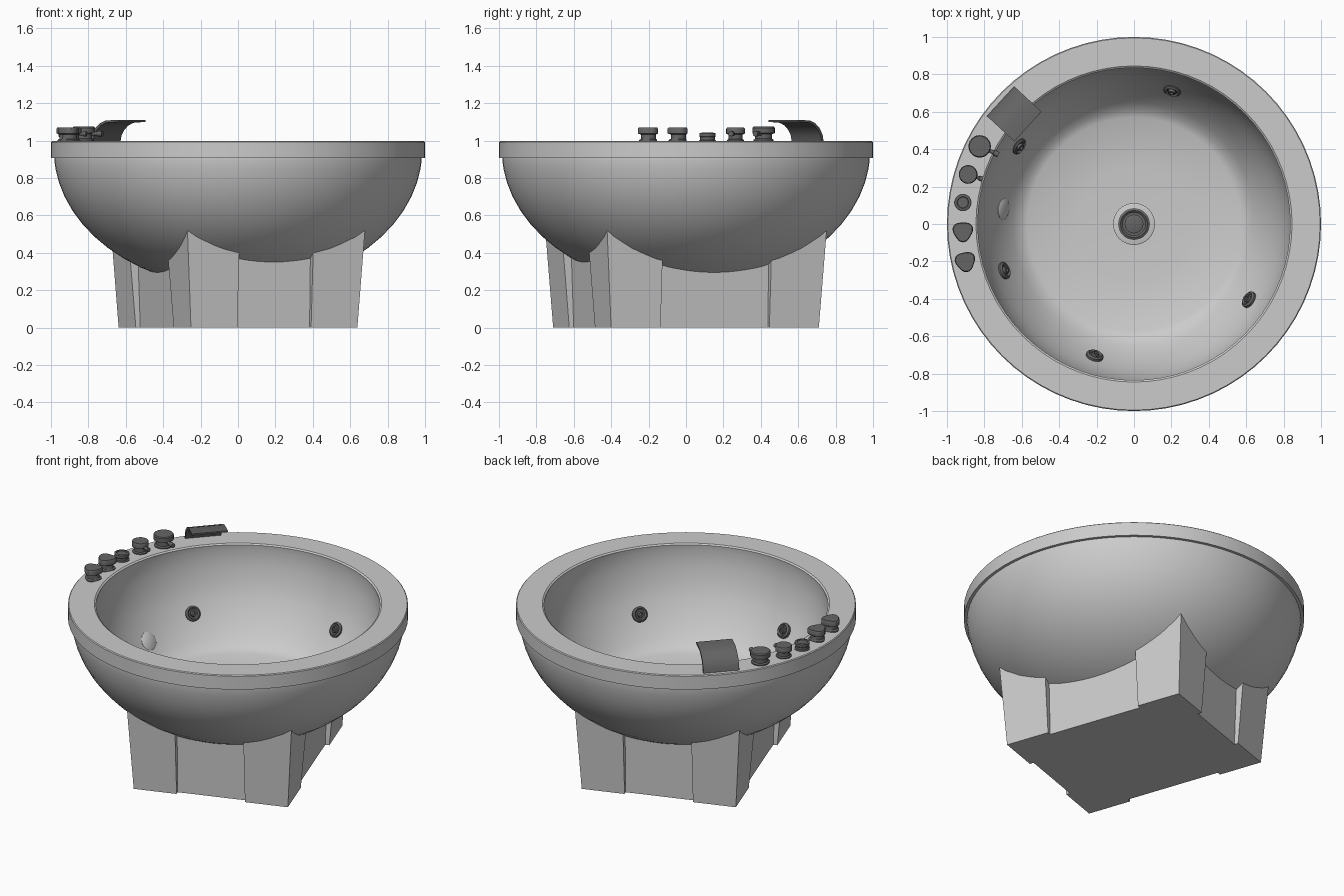
import bpy, bmesh, math
from mathutils import Vector, Matrix

if "Cube" in bpy.data.objects:
    bpy.data.objects.remove(bpy.data.objects["Cube"])

dark = bpy.data.materials.new("dark_trim")
dark.diffuse_color = (0.13, 0.13, 0.13, 1)
dark.use_nodes = True
dark.node_tree.nodes["Principled BSDF"].inputs["Base Color"].default_value = dark.diffuse_color


def finish(name, bm, mat=None, angle=35):
    bmesh.ops.recalc_face_normals(bm, faces=bm.faces)
    me = bpy.data.meshes.new(name)
    bm.to_mesh(me)
    bm.free()
    ob = bpy.data.objects.new(name, me)
    bpy.context.collection.objects.link(ob)
    if mat:
        me.materials.append(mat)
    if angle:
        bpy.ops.object.select_all(action='DESELECT')
        ob.select_set(True)
        bpy.context.view_layer.objects.active = ob
        bpy.ops.object.shade_smooth_by_angle(angle=math.radians(angle))
    return ob


def revolve(name, profile, segs, matrix=Matrix(), mat=None, lobes=0.0):
    """Lathe (radius, z) points around z; lobes gives a three-sided grip."""
    bm = bmesh.new()
    rings = []
    for r, z in profile:
        if r == 0:
            rings.append([bm.verts.new((0, 0, z))] * segs)
            continue
        ring = []
        for i in range(segs):
            a = math.tau * i / segs
            k = r * (1 + lobes * math.cos(3 * a)) if r > 0.045 else r
            ring.append(bm.verts.new((k * math.cos(a), k * math.sin(a), z)))
        rings.append(ring)
    for p, q in zip(rings, rings[1:]):
        for i in range(segs):
            j = (i + 1) % segs
            vs = list(dict.fromkeys((p[i], p[j], q[j], q[i])))
            bm.faces.new(vs)
    bm.transform(matrix)
    return finish(name, bm, mat)


def prism(name, bottom, top, matrix=Matrix(), mat=None):
    bm = bmesh.new()
    b = [bm.verts.new(v) for v in bottom]
    t = [bm.verts.new(v) for v in top]
    n = len(b)
    bm.faces.new(b)
    bm.faces.new(t)
    for i in range(n):
        bm.faces.new((b[i], b[(i + 1) % n], t[(i + 1) % n], t[i]))
    bm.transform(matrix)
    return finish(name, bm, mat, 0)


def bowl_z(r):
    """Height of the outer bowl at radius r."""
    return 0.95 - 0.74 * math.sqrt(max(0, 1 - (r / 0.985) ** 2))


# Tub shell: outer bowl, rim band, inner basin
profile = [(0, bowl_z(0))]
for i in range(1, 15):
    r = 0.982 * math.sin(math.radians(90 * i / 14.0))
    if bowl_z(r) < 0.89:
        profile.append((r, bowl_z(r)))
profile += [(0.982, 0.895), (0.982, 0.906), (1.0, 0.906), (1.0, 0.992), (0.995, 0.997),
            (0.845, 0.997), (0.835, 0.99), (0.84, 0.95), (0.832, 0.86), (0.81, 0.755),
            (0.78, 0.675), (0.745, 0.605), (0.70, 0.53), (0.65, 0.466), (0.61, 0.428),
            (0.57, 0.41), (0.3, 0.397), (0, 0.39)]
revolve("tub_shell", profile, 72)

# Base: rotated core with four flared corner posts
turn = Matrix.Rotation(math.radians(19.2), 4, 'Z')
HX, HY, PX, PY = 0.471, 0.588, 0.262, 0.28
quad = [(-1, -1), (1, -1), (1, 1), (-1, 1)]
prism("base_core", [(sx * (HX - .025), sy * (HY - .025), 0) for sx, sy in quad],
      [(sx * (HX - .012), sy * (HY - .012), 0.375) for sx, sy in quad], turn)
for n, (sx, sy) in enumerate(quad):
    bot, top = [], []
    for ix, iy in ((0, 0), (1, 0), (1, 1), (0, 1)):
        x, y = HX - ix * PX, HY - iy * PY
        bot.append((sx * x, sy * y, 0))
        x, y = x + 0.032 * (1 - ix), y + 0.034 * (1 - iy)
        top.append((sx * x, sy * y, bowl_z(math.hypot(x, y)) + 0.01))
    prism(f"base_post_{n + 1}", bot, top, turn)

# Drain in the basin floor
revolve("drain_flange", [(0, .385), (.112, .385), (.112, .402), (.1, .406), (0, .406)], 32)
revolve("drain_cap", [(0, .39), (.085, .39), (.085, .412), (.072, .42), (.062, .412),
                      (.05, .412), (.05, .428), (.04, .432), (0, .432)], 32, mat=dark)


def on_wall(x, y, z):
    """Matrix that points local z away from the basin wall."""
    d = Vector((x, y, 0)).normalized()
    n = Vector((-0.85 * d.x, -0.85 * d.y, 0.53))
    return Matrix.Translation((x, y, z)) @ n.to_track_quat('Z', 'Y').to_matrix().to_4x4()


# Water jets and the basin lamp
jets = [(0.205, 0.715), (0.615, -0.405), (-0.21, -0.705), (-0.695, -0.25), (-0.617, 0.417)]
jet_profile = [(0, -.015), (.046, -.015), (.046, .008), (.036, .016), (.028, .006),
               (.02, .006), (.018, .02), (.01, .022), (.008, .01), (0, .01)]
for n, (x, y) in enumerate(jets):
    revolve(f"water_jet_{n + 1}", jet_profile, 20, on_wall(x, y, 0.608), mat=dark)
revolve("basin_lamp", [(0, -.015), (.056, -.015), (.056, .006), (.048, .011), (0, .013)],
        28, on_wall(-0.7, 0.08, 0.535))

# Rim controls: two lever taps, a button, two three-sided knobs
def control(name, x, y, r, h, lobes=0.0, cap=True):
    p = [(0, 0), (r * .9, 0), (r * .9, h * .12), (r * .76, h * .2), (r * .76, h * .5)]
    p += [(r, h * .58), (r, h * .92), (r * .92, h), (0, h)] if cap else \
         [(r * .85, h * .6), (r * .85, h * .95), (r * .6, h), (r * .55, h * .9), (0, h * .9)]
    m = Matrix.Translation((x, y, 0.994)) @ Matrix.Rotation(math.atan2(-y, -x) + .5, 4, 'Z')
    revolve(name, p, 24, m, dark, lobes)


def lever(name, a, b, r):
    d = Vector(b) - Vector(a)
    m = Matrix.Translation(a) @ d.to_track_quat('Z', 'Y').to_matrix().to_4x4()
    L = d.length
    revolve(name, [(0, 0), (r * .7, 0), (r * .7, L * .7), (r, L * .72), (r, L), (0, L)],
            12, m, dark)


control("tap_large", -0.825, 0.415, 0.06, 0.08)
lever("tap_large_lever", (-0.81, 0.41, 1.037), (-0.725, 0.37, 1.037), 0.015)
control("tap_small", -0.887, 0.265, 0.05, 0.075)
lever("tap_small_lever", (-0.87, 0.26, 1.037), (-0.81, 0.24, 1.037), 0.014)
control("rim_button", -0.915, 0.115, 0.052, 0.048, cap=False)
control("knob_1", -0.915, -0.04, 0.053, 0.076, 0.1)
control("knob_2", -0.902, -0.2, 0.053, 0.076, 0.1)

# Curved headrest bent over the rim
a = math.radians(137.4)
outer = [(.97, .995), (.962, 1.03), (.94, 1.065), (.905, 1.092), (.86, 1.108), (.77, 1.11)]
inner = [(.77, 1.1), (.86, 1.095), (.897, 1.08), (.926, 1.056), (.945, 1.028), (.953, .995)]
bm = bmesh.new()
sides = [[bm.verts.new((r, s * .108, z)) for r, z in outer + inner] for s in (-1, 1)]
N = len(outer)
for i in range(2 * N):
    j = (i + 1) % (2 * N)
    bm.faces.new((sides[0][i], sides[0][j], sides[1][j], sides[1][i]))
for s in sides:
    for i in range(N - 1):
        bm.faces.new((s[i], s[i + 1], s[2 * N - 2 - i], s[2 * N - 1 - i]))
bm.transform(Matrix.Rotation(a, 4, 'Z'))
finish("headrest", bm, dark)
